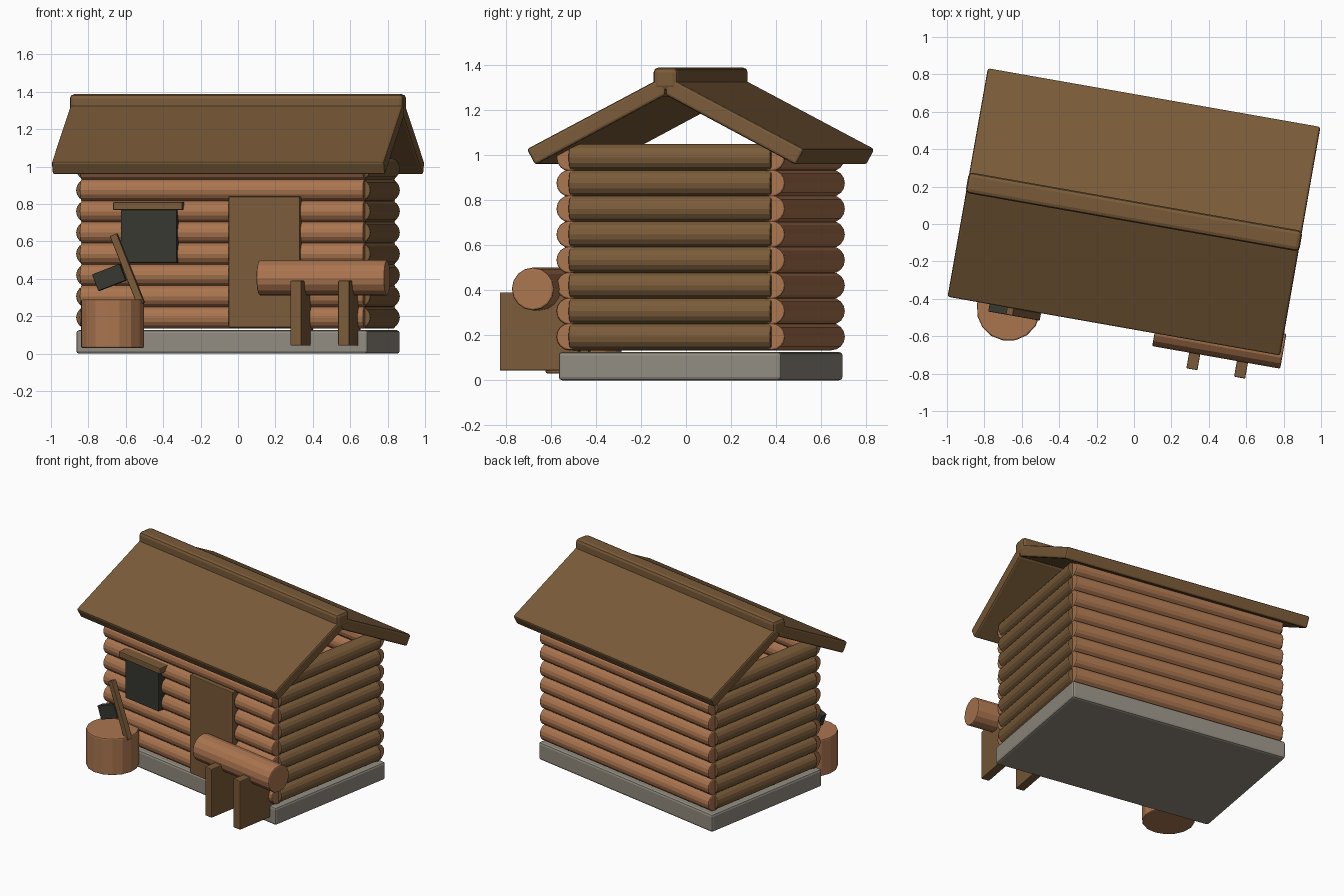
import bpy, bmesh, math
from mathutils import Matrix, Vector

if "Cube" in bpy.data.objects:
    bpy.data.objects.remove(bpy.data.objects["Cube"])

# Whole cabin is turned slightly about z
CABIN = Matrix.Translation((0, 0.065, 0)) @ Matrix.Rotation(math.radians(-10), 4, 'Z')


def material(name, rgb):
    lin = [((c / 255 + 0.055) / 1.055) ** 2.4 for c in rgb]
    m = bpy.data.materials.new(name)
    m.diffuse_color = (*lin, 1)
    m.use_nodes = True
    m.node_tree.nodes["Principled BSDF"].inputs["Base Color"].default_value = m.diffuse_color
    return m


LOG = material("log_wood", (170, 117, 79))
BROWN = material("brown_wood", (122, 91, 57))
STONE = material("stone", (146, 140, 128))
DARK = material("dark_metal", (54, 56, 48))


def finish(name, bm, mat, matrix, bevel):
    bmesh.ops.recalc_face_normals(bm, faces=bm.faces)
    me = bpy.data.meshes.new(name)
    bm.to_mesh(me)
    bm.free()
    me.materials.append(mat)
    ob = bpy.data.objects.new(name, me)
    bpy.context.collection.objects.link(ob)
    ob.matrix_world = CABIN @ matrix
    if bevel:
        mod = ob.modifiers.new("bevel", 'BEVEL')
        mod.width = bevel
        mod.segments = 2
        mod.limit_method = 'ANGLE'
        mod.angle_limit = math.radians(40)
    return ob


def box(name, lo, hi, mat, bevel=0.008, tilt=0):
    lo, hi = Vector(lo), Vector(hi)
    bm = bmesh.new()
    bmesh.ops.create_cube(bm, size=1)
    bmesh.ops.scale(bm, vec=hi - lo, verts=bm.verts)
    matrix = Matrix.Translation((lo + hi) / 2) @ Matrix.Rotation(math.radians(tilt), 4, 'Y')
    return finish(name, bm, mat, matrix, bevel)


def cylinder(name, centre, radius, length, axis, mat, sides=16, bevel=0.008):
    bm = bmesh.new()
    bmesh.ops.create_cone(bm, cap_ends=True, segments=sides, radius1=radius,
                          radius2=radius, depth=length)
    turn = {'X': Matrix.Rotation(math.pi / 2, 4, 'Y'),
            'Y': Matrix.Rotation(math.pi / 2, 4, 'X'),
            'Z': Matrix.Identity(4)}[axis]
    return finish(name, bm, mat, Matrix.Translation(centre) @ turn, bevel)


def prism(name, profile, half_length, mat, bevel):
    """Extrude a (y, z) profile along x."""
    bm = bmesh.new()
    face = bm.faces.new([bm.verts.new((-half_length, y, z)) for y, z in profile])
    ext = bmesh.ops.extrude_face_region(bm, geom=[face])
    verts = [v for v in ext["geom"] if isinstance(v, bmesh.types.BMVert)]
    bmesh.ops.translate(bm, vec=(2 * half_length, 0, 0), verts=verts)
    return finish(name, bm, mat, Matrix.Identity(4), bevel)


# Foundation
box("foundation", (-0.792, -0.502, 0), (0.792, 0.502, 0.125), STONE, 0.015)

# Log walls
for i in range(8):
    z = 0.193 + 0.1135 * i
    for s, side in ((-1, "front"), (1, "back")):
        cylinder(f"{side}_wall_log_{i}", (0, s * 0.455, z), 0.06, 1.54, 'X', LOG)
    for s, side in ((-1, "left"), (1, "right")):
        cylinder(f"{side}_wall_log_{i}", (s * 0.74, 0, z), 0.06, 0.91, 'Y', BROWN)

# Roof slabs and ridge cap
for s, side in ((-1, "front"), (1, "back")):
    prism(f"{side}_roof", [(0, 1.265), (s * 0.587, 0.955), (s * 0.625, 1.025), (0, 1.352)],
          0.903, BROWN, 0.012)
box("ridge_cap", (-0.906, -0.056, 1.285), (0.906, 0.056, 1.387), BROWN, 0.022)

# Door, window and lintel
box("door", (0.043, -0.535, 0.14), (0.43, -0.45, 0.84), BROWN, 0.005)
box("window", (-0.54, -0.54, 0.485), (-0.237, -0.45, 0.785), DARK, 0.004)
box("window_lintel", (-0.58, -0.56, 0.768), (-0.205, -0.45, 0.81), BROWN, 0.005)

# Log on two supports
cylinder("bench_log", (0.568, -0.595, 0.405), 0.095, 0.695, 'X', LOG)
for i, x in enumerate((0.451, 0.71)):
    box(f"bench_support_{i}", (x - 0.03, -0.775, 0.043), (x + 0.03, -0.42, 0.39), BROWN, 0.005)

# Chopping stump with axe
cylinder("stump", (-0.57, -0.628, 0.16), 0.171, 0.26, 'Z', LOG)
box("axe_handle", (-0.507, -0.66, 0.25), (-0.467, -0.62, 0.65), BROWN, 0.005, -22)
box("axe_head", (-0.665, -0.66, 0.36), (-0.505, -0.615, 0.455), DARK, 0.004, -21)
